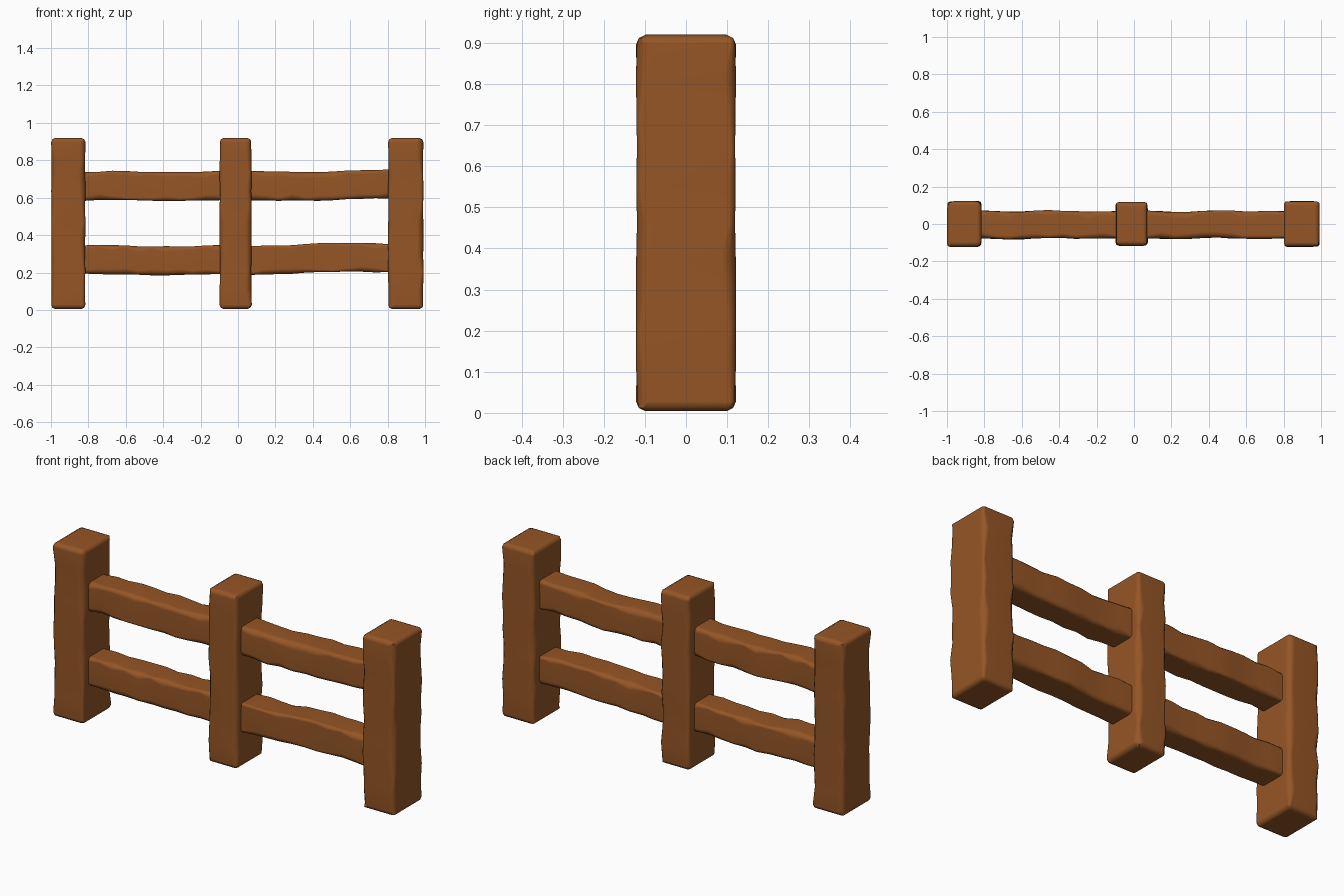
import bpy, bmesh, math, random
from mathutils import Vector

cube = bpy.data.objects.get("Cube")
if cube:
    bpy.data.objects.remove(cube, do_unlink=True)

# Single warm wood colour
WOOD = (0.30, 0.092, 0.019, 1)
wood = bpy.data.materials.new("brown_wood")
wood.use_nodes = True
wood.diffuse_color = WOOD
bsdf = wood.node_tree.nodes["Principled BSDF"]
bsdf.inputs["Base Color"].default_value = WOOD
bsdf.inputs["Roughness"].default_value = 0.8

ARC = 3  # segments around each rounded corner


def drift(values, t):
    """Smoothly interpolate evenly spaced values along t in 0..1."""
    s = min(max(t, 0), 1) * (len(values) - 1)
    i = min(int(s), len(values) - 2)
    f = s - i
    f = f * f * (3 - 2 * f)
    return values[i] * (1 - f) + values[i + 1] * f


def ring(half_u, half_v, radii):
    """Rounded rectangle with its own radius at every corner."""
    points = []
    for k, r in enumerate(radii):
        su = 1 if k in (0, 3) else -1
        sv = 1 if k < 2 else -1
        for j in range(ARC + 1):
            a = math.pi / 2 * (k + j / ARC)
            points.append((su * (half_u - r) + r * math.cos(a),
                           sv * (half_v - r) + r * math.sin(a)))
    return points


def worn_beam(name, start, end, half_u, half_v, place, seed, wear, end_round):
    """Loft a hewn timber whose corner edges are unevenly worn."""
    rng = random.Random(seed)
    length = end - start
    steps = 10
    stations = [(start, end_round), (start + end_round * 0.35, end_round * 0.3)]
    stations += [(start + end_round + (length - 2 * end_round) * i / steps, 0)
                 for i in range(steps + 1)]
    stations += [(end - end_round * 0.35, end_round * 0.3), (end, end_round)]
    bm = bmesh.new()
    loops = []
    for along, inset in stations:
        jitter = 0 if inset else 0.004
        hu = half_u - inset - rng.uniform(0, jitter)
        hv = half_v - inset - rng.uniform(0, jitter)
        radii = [rng.uniform(*wear) if not inset else wear[0] for _ in range(4)]
        t = (along - start) / length
        loops.append([bm.verts.new(place(u, v, along, t))
                      for u, v in ring(hu, hv, radii)])
    n = len(loops[0])
    for a, b in zip(loops, loops[1:]):
        for i in range(n):
            j = (i + 1) % n
            bm.faces.new((a[i], a[j], b[j], b[i]))
    bm.faces.new(list(reversed(loops[0])))
    bm.faces.new(loops[-1])
    bmesh.ops.recalc_face_normals(bm, faces=bm.faces)
    mesh = bpy.data.meshes.new(name)
    bm.to_mesh(mesh)
    bm.free()
    mesh.materials.append(wood)
    obj = bpy.data.objects.new(name, mesh)
    bpy.context.collection.objects.link(obj)
    bpy.ops.object.select_all(action='DESELECT')
    obj.select_set(True)
    bpy.context.view_layer.objects.active = obj
    bpy.ops.object.shade_smooth_by_angle(angle=math.radians(60))
    # Keep the broad faces flat and the worn edges soft
    mod = obj.modifiers.new("soft_edges", 'WEIGHTED_NORMAL')
    mod.keep_sharp = True
    return obj


# Upright posts: name, centre x, half width, half depth
posts = [("right_post", -0.907, 0.093, 0.122),
         ("middle_post", -0.013, 0.087, 0.117),
         ("left_post", 0.897, 0.096, 0.122)]
for seed, (name, cx, hx, hy) in enumerate(posts):
    worn_beam(name, 0.004, 0.92, hx, hy,
              lambda u, v, z, t, cx=cx: Vector((cx + u, v, z)),
              seed + 3, (0.012, 0.036), 0.024)

# Horizontal rails: name, x span, heights of the centre line along the span
rails = [("upper_right_rail", -0.83, -0.085, (0.66, 0.667, 0.66, 0.66, 0.665)),
         ("lower_right_rail", -0.83, -0.085, (0.27, 0.268, 0.262, 0.264, 0.27)),
         ("upper_left_rail", 0.055, 0.815, (0.665, 0.662, 0.66, 0.67, 0.674)),
         ("lower_left_rail", 0.055, 0.815, (0.265, 0.268, 0.28, 0.282, 0.277))]
sway = (-0.002, -0.009, 0, -0.006, -0.004)
for seed, (name, x0, x1, heights) in enumerate(rails):
    worn_beam(name, x0, x1, 0.075, 0.079,
              lambda u, v, x, t, h=heights: Vector(
                  (x, u + drift(sway, t), v + drift(h, t))),
              seed + 20, (0.01, 0.034), 0.014)
